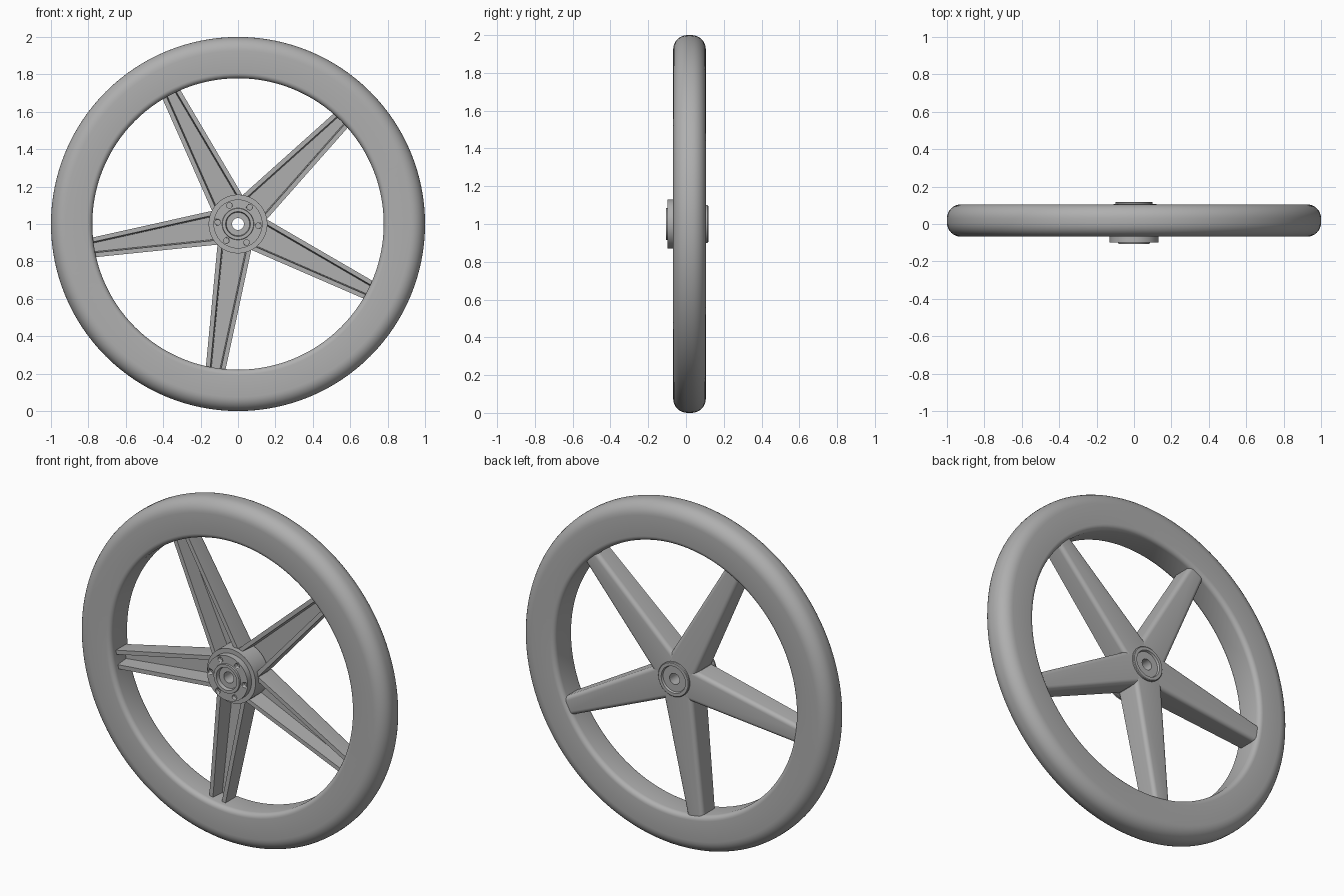
import bpy, bmesh, math
from mathutils import Matrix

if "Cube" in bpy.data.objects:
    bpy.data.objects.remove(bpy.data.objects["Cube"])

CENTRE = Matrix.Translation((0, 0, 1))

grey = bpy.data.materials.new("cast_grey")
grey.diffuse_color = (0.43, 0.43, 0.43, 1)
grey.use_nodes = True
grey.node_tree.nodes["Principled BSDF"].inputs["Base Color"].default_value = grey.diffuse_color


def finish(bm, name, matrix=CENTRE, angle=35):
    """Turn a bmesh into a grey, edge-aware smooth object."""
    bmesh.ops.recalc_face_normals(bm, faces=bm.faces)
    me = bpy.data.meshes.new(name)
    bm.to_mesh(me)
    bm.free()
    me.materials.append(grey)
    ob = bpy.data.objects.new(name, me)
    bpy.context.collection.objects.link(ob)
    ob.matrix_world = matrix
    bpy.ops.object.select_all(action='DESELECT')
    ob.select_set(True)
    bpy.context.view_layer.objects.active = ob
    bpy.ops.object.shade_smooth_by_angle(angle=math.radians(angle))
    return ob


def skin(bm, rings, closed):
    """Bridge consecutive closed rings of points; cap the ends if open."""
    rows = [[bm.verts.new(p) for p in ring] for ring in rings]
    n = len(rows[0])
    for i in range(len(rows) if closed else len(rows) - 1):
        a, b = rows[i], rows[(i + 1) % len(rows)]
        for j in range(n):
            k = (j + 1) % n
            bm.faces.new((a[j], a[k], b[k], b[j]))
    if not closed:
        bm.faces.new(rows[0])
        bm.faces.new(rows[-1])


def lathe(name, profile, steps):
    """Revolve a closed (radius, y) profile around the axle."""
    bm = bmesh.new()
    rings = []
    for i in range(steps):
        a = math.tau * i / steps
        rings.append([(r * math.cos(a), y, r * math.sin(a)) for r, y in profile])
    skin(bm, rings, True)
    return finish(bm, name)


def arc(cx, cy, radius, start, end, steps):
    return [(cx + radius * math.cos(math.radians(start + (end - start) * i / steps)),
             cy + radius * math.sin(math.radians(start + (end - start) * i / steps)))
            for i in range(steps + 1)]


# Rim: deep ring, well rounded outside and lightly rounded inside
F, B, RI, RO = -0.068, 0.105, 0.779, 1.0
big, small = 0.075, 0.028
rim_profile = (arc(RO - big, F + big, big, -90, 0, 8)
               + arc(RO - big, B - big, big, 0, 90, 8)
               + arc(RI + small, B - small, small, 90, 180, 5)
               + arc(RI + small, F + small, small, 180, 270, 5))
lathe("rim", rim_profile, 128)

# Hub: barrel, bolt flange, front boss with recess, back boss with recess
hub = lathe("hub", [
    (0.032, -0.085), (0.062, -0.085), (0.066, -0.107), (0.083, -0.107),
    (0.085, -0.098), (0.131, -0.098), (0.131, -0.062), (0.157, -0.062),
    (0.157, 0.06), (0.100, 0.075), (0.100, 0.114), (0.096, 0.118),
    (0.078, 0.118), (0.074, 0.106), (0.032, 0.106)], 64)

# Six blind bolt holes in the flange
bm = bmesh.new()
for i in range(6):
    a = math.radians(-5 + 60 * i)
    place = (Matrix.Translation((0.109 * math.cos(a), -0.1, 0.109 * math.sin(a)))
             @ Matrix.Rotation(math.pi / 2, 4, 'X'))
    bmesh.ops.create_cone(bm, cap_ends=True, segments=16, radius1=0.015,
                          radius2=0.015, depth=0.05, matrix=place)
cutter = finish(bm, "bolt_hole_cutter")
cutter.hide_render = True
cutter.hide_set(True)
cut = hub.modifiers.new("bolt_holes", 'BOOLEAN')
cut.operation = 'DIFFERENCE'
cut.solver = 'EXACT'
cut.object = cutter


def spoke_section(x, half, front, back):
    """U-shaped section, open to the front, with rounded back edges."""
    r, wall, floor = 0.024, 0.024, back - 0.035
    right = [(half - wall - 0.006, floor), (half - wall, front), (half, front)]
    right += arc(half - r, back - r, r, 0, 90, 5)
    left = [(-u, v) for u, v in reversed(right)]
    return [(x, v, u) for u, v in right + left]


# Five tapering channel spokes running from the hub into the rim
for i in range(5):
    bm = bmesh.new()
    skin(bm, [spoke_section(0.08, 0.094, -0.035, 0.106),
              spoke_section(0.80, 0.052, -0.02, 0.092)], False)
    turn = Matrix.Rotation(-math.radians(45.2 + 72 * i), 4, 'Y')
    finish(bm, f"spoke_{i + 1}", CENTRE @ turn, 30)
